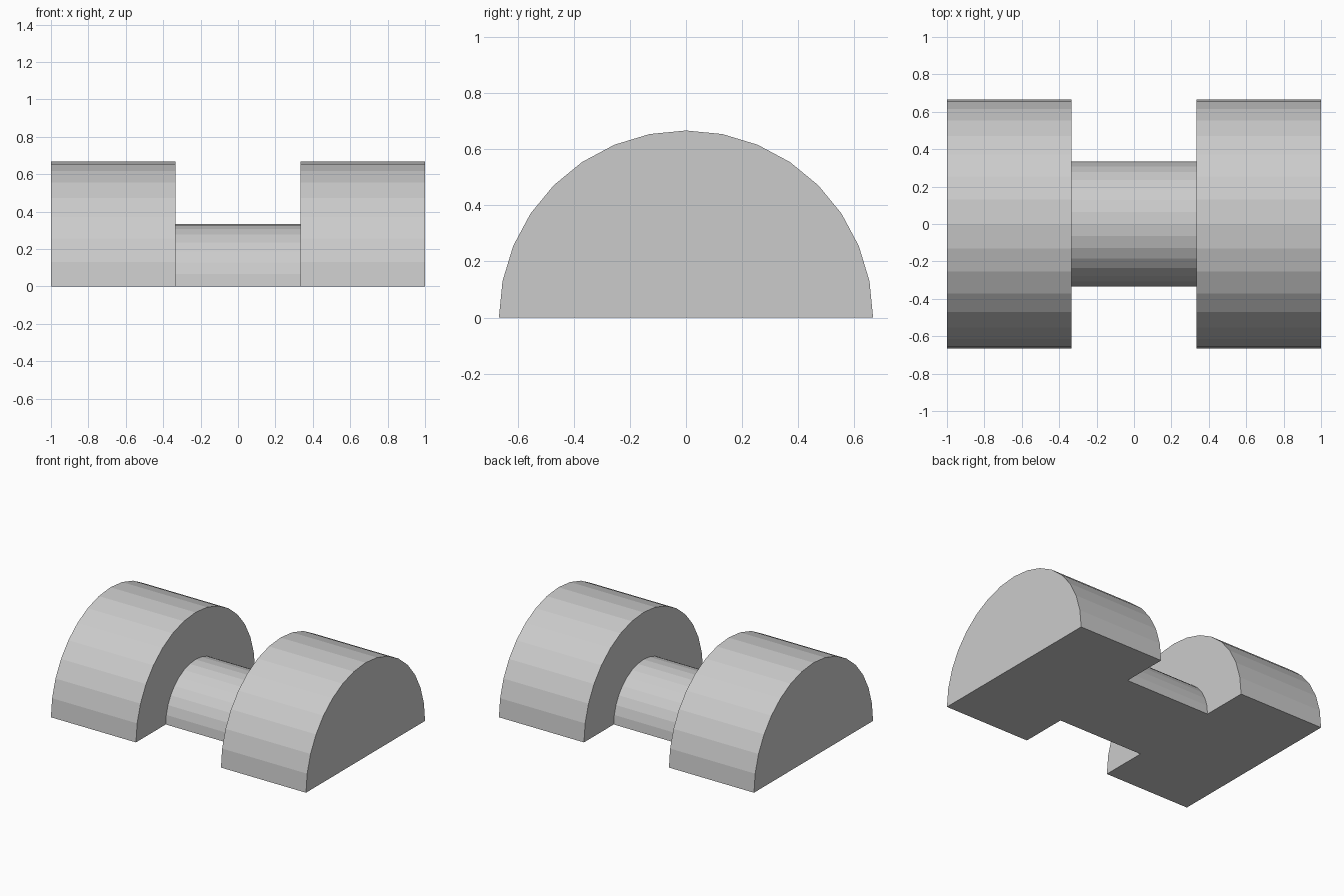
import bpy, bmesh, math

if "Cube" in bpy.data.objects:
    bpy.data.objects.remove(bpy.data.objects["Cube"])

R, r, w = 2 / 3, 1 / 3, 1 / 3   # flange radius, axle radius, half axle length
SEGMENTS = 16                   # facets over the half turn

# Stepped outline from axis to axis, as (x, radius)
right = [(w, r), (w, R), (1, R), (1, 0)]
outline = [(-x, rad) for x, rad in reversed(right)] + right

# Half spool: revolve the outline half a turn around x
bm = bmesh.new()
verts = [bm.verts.new((x, -rad, 0)) for x, rad in outline]
edges = [bm.edges.new(pair) for pair in zip(verts, verts[1:])]
bmesh.ops.spin(bm, geom=verts + edges, cent=(0, 0, 0), axis=(1, 0, 0),
               angle=-math.pi, steps=SEGMENTS)
bmesh.ops.remove_doubles(bm, verts=bm.verts[:], dist=1e-4)

# Flat underside closes the open rim
rim = [e for e in bm.edges if len(e.link_faces) == 1]
bmesh.ops.contextual_create(bm, geom=rim)

# Merge coplanar end triangles into clean flat faces
bmesh.ops.dissolve_limit(bm, angle_limit=math.radians(1),
                         verts=bm.verts[:], edges=bm.edges[:])
bmesh.ops.recalc_face_normals(bm, faces=bm.faces[:])

mesh = bpy.data.meshes.new("half_spool")
bm.to_mesh(mesh)
bm.free()
bpy.context.collection.objects.link(bpy.data.objects.new("half_spool", mesh))
